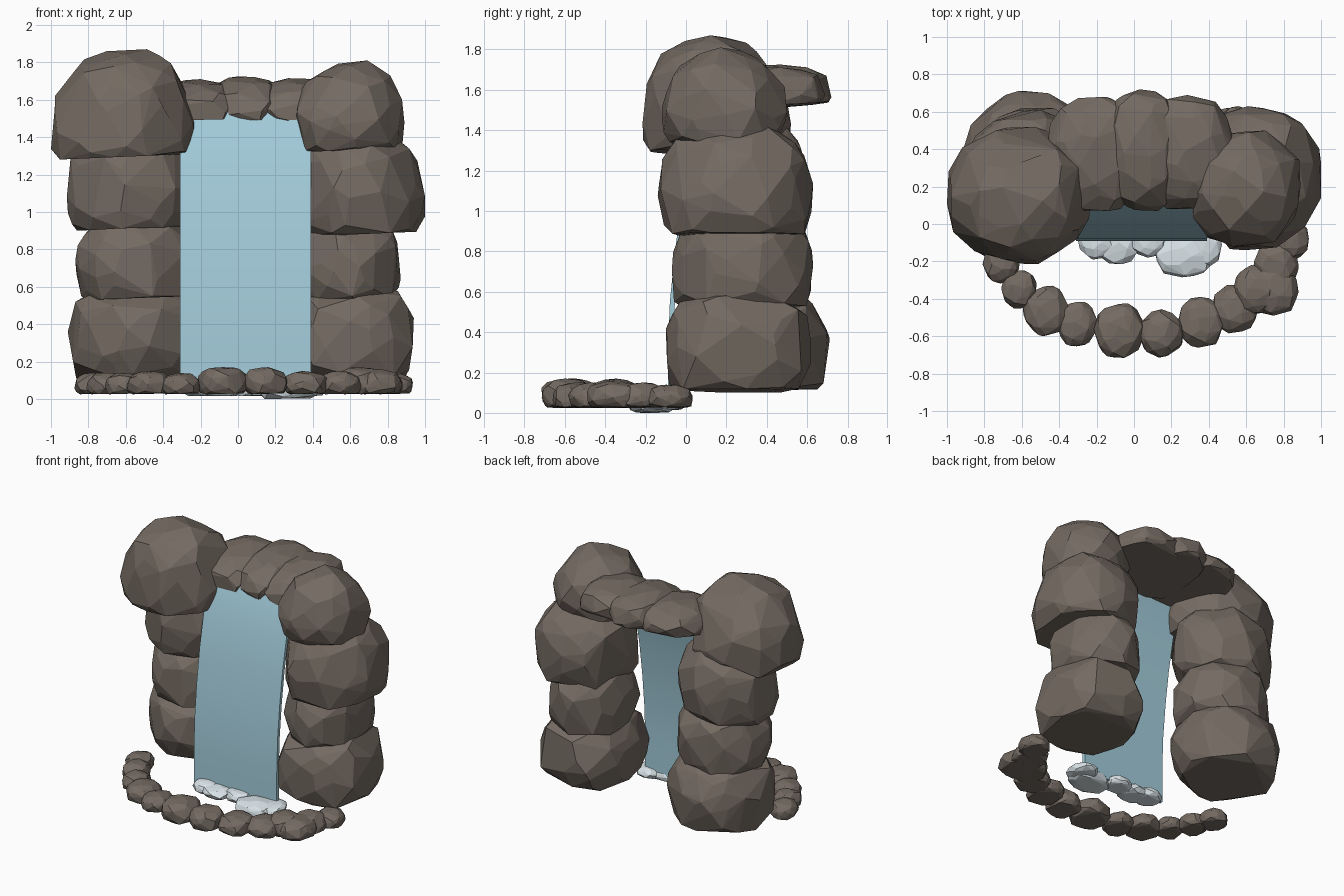
import bpy, bmesh, math, random
from mathutils import Vector

if "Cube" in bpy.data.objects:
    bpy.data.objects.remove(bpy.data.objects["Cube"])


def material(name, rgb):
    m = bpy.data.materials.new(name)
    m.diffuse_color = (*rgb, 1.0)
    m.use_nodes = True
    m.node_tree.nodes["Principled BSDF"].inputs["Base Color"].default_value = m.diffuse_color
    return m


STONE = material("brown stone", (0.175, 0.145, 0.122))
WATER = material("falling water", (0.37, 0.61, 0.71))
FOAM = material("pale foam", (0.74, 0.82, 0.86))


def finish(bm, name, mat):
    me = bpy.data.meshes.new(name)
    bm.to_mesh(me)
    bm.free()
    me.materials.append(mat)
    ob = bpy.data.objects.new(name, me)
    bpy.context.collection.objects.link(ob)
    return ob


def rock(name, xr, yr, zr, seed, mat=STONE, n=110, floor=-0.5, plan=2.2, side=2.5, lean=(0, 0), tilt=0):
    """Faceted boulder with a flat underside, fitted to the given x, y, z ranges.
    plan and side set how boxy it is from above and from the side."""
    rng = random.Random(seed)
    turn = rng.uniform(0, 6.28)
    pts = []
    for i in range(n):
        z = 1 - 2 * (i + 0.5) / n
        a = turn + i * 2.39996 + rng.uniform(-0.25, 0.25)
        r = math.sqrt(1 - z * z)
        v = Vector((r * math.cos(a), r * math.sin(a), z))
        flat = (abs(v.x) ** plan + abs(v.y) ** plan) ** (1 / plan)
        v /= (flat ** side + abs(v.z) ** side) ** (1 / side)
        v *= rng.uniform(0.92, 1.03)
        v.z = max(v.z, floor + 0.04 * v.x)
        v.x += lean[0] * v.z
        v.y += lean[1] * v.z
        v.z += tilt * v.y
        pts.append(v)
    ranges = (xr, yr, zr)
    lo = [min(p[k] for p in pts) for k in range(3)]
    hi = [max(p[k] for p in pts) for k in range(3)]
    bm = bmesh.new()
    for p in pts:
        bm.verts.new([ranges[k][0] + (p[k] - lo[k]) / (hi[k] - lo[k]) * (ranges[k][1] - ranges[k][0])
                      for k in range(3)])
    hull = bmesh.ops.convex_hull(bm, input=bm.verts)
    loose = {g for g in hull["geom_interior"] + hull["geom_unused"] if isinstance(g, bmesh.types.BMVert)}
    bmesh.ops.delete(bm, geom=list(loose), context="VERTS")
    bmesh.ops.dissolve_limit(bm, angle_limit=math.radians(6), verts=bm.verts, edges=bm.edges)
    bmesh.ops.recalc_face_normals(bm, faces=bm.faces)
    return finish(bm, name, mat)


# Left pillar, bottom to top
rock("left_pillar_base", (-0.91, -0.17), (-0.04, 0.71), (0.11, 0.62), 1, floor=-0.7, plan=1.95, side=2.9)
rock("left_pillar_lower", (-0.87, -0.20), (-0.02, 0.62), (0.53, 1.0), 2, floor=-0.5, plan=2.0, side=2.9)
rock("left_pillar_upper", (-0.915, -0.19), (-0.05, 0.61), (0.90, 1.47), 3, floor=-0.6, plan=2.0, side=2.6)
rock("left_top_boulder", (-1.0, -0.23), (-0.215, 0.52), (1.28, 1.87), 4, n=130, floor=-0.38, plan=2.3,
     side=2.2, lean=(0.05, -0.06))

# Right pillar, bottom to top
rock("right_pillar_base", (0.28, 0.94), (-0.10, 0.62), (0.10, 0.62), 5, floor=-0.7, plan=3.2, side=2.9)
rock("right_pillar_lower", (0.30, 0.87), (-0.07, 0.63), (0.52, 1.0), 6, floor=-0.6, plan=2.15, side=2.9)
rock("right_pillar_upper", (0.30, 1.0), (-0.14, 0.63), (0.87, 1.45), 7, floor=-0.55, plan=2.3, side=2.5,
     lean=(-0.06, 0))
rock("right_top_boulder", (0.31, 0.89), (-0.12, 0.50), (1.32, 1.81), 8, floor=-0.5, plan=2.1, side=2.0)

# Stones bridging the two pillars
rock("lintel_left", (-0.46, 0.03), (0.07, 0.68), (1.49, 1.71), 9, floor=-0.3, plan=2.8, tilt=0.15)
rock("lintel_middle", (-0.16, 0.25), (0.07, 0.72), (1.49, 1.725), 10, floor=-0.3, plan=2.8, tilt=0.15)
rock("lintel_right", (0.06, 0.54), (0.08, 0.69), (1.49, 1.715), 11, floor=-0.3, plan=2.8, tilt=0.15)

# Sheet of falling water, bowed forward towards the bottom
profile = [(-0.09, 0.04), (-0.09, 0.3), (-0.08, 0.55), (-0.055, 0.8),
           (-0.02, 1.05), (0.03, 1.3), (0.09, 1.5), (0.13, 1.59)]
bm = bmesh.new()
rows = [[bm.verts.new((x, y, z)) for x in (-0.31, 0.39)] for y, z in profile]
rows += [[bm.verts.new((x, y + 0.025, z)) for x in (-0.31, 0.39)] for y, z in reversed(profile)]
for a, b in zip(rows, rows[1:] + rows[:1]):
    bm.faces.new((a[0], a[1], b[1], b[0]))
for side in (0, 1):
    for i in range(len(profile) - 1):
        j = len(rows) - 1 - i
        bm.faces.new((rows[i][side], rows[i + 1][side], rows[j - 1][side], rows[j][side]))
bmesh.ops.recalc_face_normals(bm, faces=bm.faces)
for f in bm.faces:
    f.smooth = True
sheet = finish(bm, "water_sheet", WATER)
sheet.data.set_sharp_from_angle(angle=math.radians(40))

# Foam at the foot of the water
for i, (x0, x1, y0, y1, top) in enumerate([(-0.30, -0.10, -0.19, 0.0, 0.10), (-0.20, 0.03, -0.215, -0.02, 0.09),
                                           (-0.03, 0.17, -0.18, 0.0, 0.09), (0.11, 0.43, -0.285, -0.05, 0.10),
                                           (0.27, 0.47, -0.23, 0.0, 0.09)]):
    rock(f"foam_{i + 1}", (x0, x1), (y0, y1), (0.0 if i == 3 else 0.015, top), 20 + i, FOAM, 50, -0.7)

# Curved border of small stones around the pool: x, y, radius, top height
border = [(-0.78, -0.07, 0.095, 0.14), (-0.71, -0.21, 0.10, 0.14), (-0.615, -0.35, 0.095, 0.14),
          (-0.47, -0.465, 0.125, 0.15), (-0.305, -0.535, 0.11, 0.14), (-0.08, -0.57, 0.135, 0.17),
          (0.145, -0.585, 0.12, 0.17), (0.36, -0.525, 0.125, 0.15), (0.54, -0.455, 0.12, 0.15),
          (0.65, -0.35, 0.12, 0.17), (0.75, -0.35, 0.13, 0.16), (0.76, -0.22, 0.12, 0.15),
          (0.83, -0.08, 0.105, 0.14)]
for i, (x, y, r, top) in enumerate(border):
    rock(f"border_stone_{i + 1}", (x - r, x + r), (y - r * 1.08, y + r * 1.08), (0.025, top), 40 + i, n=60, floor=-0.6)
